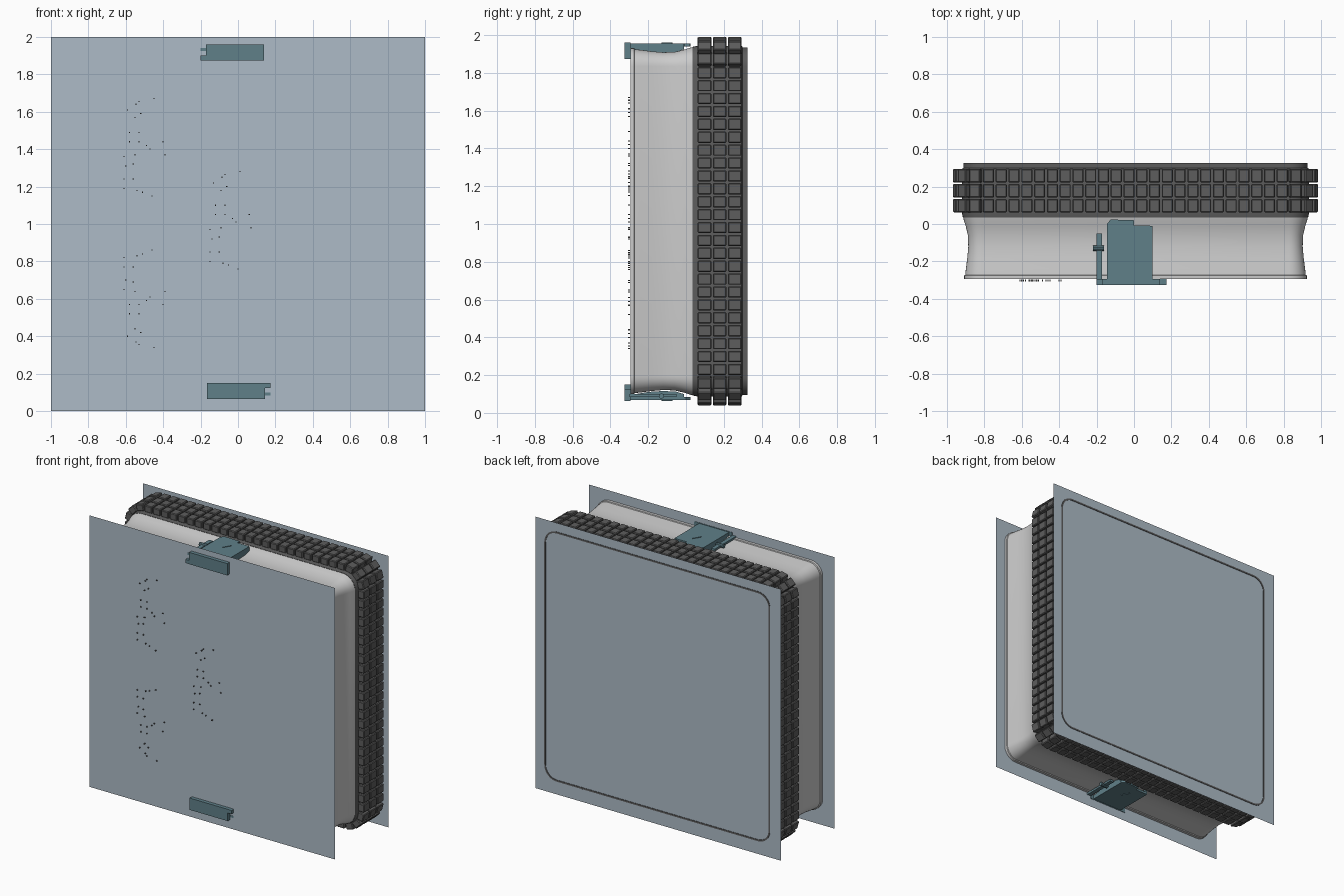
import bpy, bmesh, math
from mathutils import Matrix, Vector

if "Cube" in bpy.data.objects:
    bpy.data.objects.remove(bpy.data.objects["Cube"])

CX, CZ = 0.008, 1.015      # centre of the square body
H, R = 0.92, 0.10          # base half width and corner radius


def material(name, rgb):
    m = bpy.data.materials.new(name)
    m.diffuse_color = (*rgb, 1)
    m.use_nodes = True
    m.node_tree.nodes["Principled BSDF"].inputs["Base Color"].default_value = m.diffuse_color
    return m


PANEL = material("panel_blue", (0.42, 0.50, 0.57))
TEAL = material("clip_teal", (0.115, 0.215, 0.25))
DARK = material("tread_dark", (0.11, 0.11, 0.11))


def finish(name, bm, mat=None, smooth=False):
    bmesh.ops.recalc_face_normals(bm, faces=bm.faces)
    me = bpy.data.meshes.new(name)
    bm.to_mesh(me)
    bm.free()
    ob = bpy.data.objects.new(name, me)
    bpy.context.collection.objects.link(ob)
    if mat:
        me.materials.append(mat)
    if smooth:
        bpy.context.view_layer.objects.active = ob
        ob.select_set(True)
        bpy.ops.object.shade_smooth_by_angle(angle=math.radians(35))
        ob.select_set(False)
    return ob


def outline(off, seg=8):
    """Rounded square in xz with outward normals."""
    pts = []
    for q, (sx, sz) in enumerate([(1, 1), (-1, 1), (-1, -1), (1, -1)]):
        for i in range(seg + 1):
            a = (q + i / seg) * math.pi / 2
            n = Vector((math.cos(a), 0, math.sin(a)))
            c = Vector((CX + sx * (H - R), 0, CZ + sz * (H - R)))
            pts.append((c + n * (R + off), n))
    return pts


def ring(name, profile, mat=None):
    """Sweep a closed (y, offset) section around the rounded square."""
    bm = bmesh.new()
    loops = [[bm.verts.new(p + Vector((0, y, 0))) for p, n in outline(o)] for y, o in profile]
    for a, b in zip(loops, loops[1:] + loops[:1]):
        for i in range(len(a)):
            j = (i + 1) % len(a)
            bm.faces.new((a[i], a[j], b[j], b[i]))
    return finish(name, bm, mat, True)


def prism(bm, pts, vec):
    """Extrude a flat polygon along a vector."""
    f = bm.faces.new([bm.verts.new(p) for p in pts])
    g = bmesh.ops.extrude_face_region(bm, geom=[f])
    bmesh.ops.translate(bm, vec=vec, verts=[v for v in g["geom"] if isinstance(v, bmesh.types.BMVert)])


def box(bm, x0, x1, y0, y1, z0, z1):
    prism(bm, [(x0, y0, z0), (x1, y0, z0), (x1, y1, z0), (x0, y1, z0)], (0, 0, z1 - z0))


# Square panels in front and behind
for name, y in (("front_panel", -0.298), ("back_panel", 0.322)):
    bm = bmesh.new()
    bm.faces.new([bm.verts.new((x, y, z)) for x, z in ((-1, 0), (1, 0), (1, 2), (-1, 2))])
    finish(name, bm, PANEL)

# Pale waisted shell with small rims
ring("waisted_shell", [(-0.295, -0.02), (-0.295, -0.004), (-0.275, -0.004), (-0.272, -0.01),
                       (-0.24, -0.013), (-0.18, -0.021), (-0.12, -0.026), (-0.06, -0.024),
                       (-0.01, -0.012), (0.02, -0.002), (0.04, 0.002), (0.04, -0.03), (-0.12, -0.04)])

# Dark band carrying the tiles
ring("tread_band", [(0.035, -0.02), (0.035, 0.003), (0.06, 0.008), (0.295, 0.008),
                    (0.30, 0.0), (0.325, 0.0), (0.325, -0.012), (0.18, -0.02)], DARK)

# Three rows of bevelled tiles spaced evenly around the band
path = outline(0.03)
lengths = [(path[(i + 1) % len(path)][0] - path[i][0]).length for i in range(len(path))]
total = sum(lengths)
count = 108
pitch = total / count
bm = bmesh.new()
for k in range(count):
    d = (k + 0.5) * pitch
    i = 0
    while d > lengths[i]:
        d -= lengths[i]
        i += 1
    (p, n), (p2, n2) = path[i], path[(i + 1) % len(path)]
    t = d / lengths[i]
    pos, nrm = p.lerp(p2, t), n.lerp(n2, t).normalized()
    tan = Vector((-nrm.z, 0, nrm.x))
    for y in (0.098, 0.178, 0.258):
        m = Matrix((tan, Vector((0, 1, 0)), nrm)).transposed().to_4x4()
        m.translation = pos + Vector((0, y, 0))
        bmesh.ops.create_cube(bm, size=1, matrix=m @ Matrix.Diagonal((pitch - 0.009, 0.072, 0.05, 1)))
bmesh.ops.bevel(bm, geom=bm.edges[:], offset=0.005, segments=1, affect='EDGES')
finish("tread_tiles", bm, DARK)


def clip(name, turn):
    bm = bmesh.new()
    # top plate with stepped back edge
    plan = [(-0.145, -0.31), (0.1, -0.31), (0.1, -0.02), (0.085, -0.008), (0.0, -0.008),
            (0.0, 0.02), (-0.125, 0.024), (-0.145, 0.0)]
    prism(bm, [(x, y, 1.94) for x, y in plan], (0, 0, 0.016))
    # side walls following the waist of the shell
    side = [(-0.31, 1.93), (-0.27, 1.925), (-0.2, 1.913), (-0.12, 1.908), (-0.05, 1.912),
            (-0.01, 1.925), (-0.01, 1.956), (-0.31, 1.956)]
    for x in (-0.145, 0.085):
        prism(bm, [(x, y, z) for y, z in side], (0.015, 0, 0))
    # front lip with beak
    lip = [(-0.2, 1.875), (-0.2, 1.9), (-0.17, 1.9), (-0.17, 1.96), (0.14, 1.96), (0.14, 1.873), (-0.175, 1.873)]
    prism(bm, [(x, -0.325, z) for x, z in lip], (0, 0.03, 0))
    # lever strip and pivot
    box(bm, -0.2, -0.17, -0.3, -0.05, 1.925, 1.94)
    bmesh.ops.create_cone(bm, cap_ends=True, segments=10, radius1=0.014, radius2=0.014, depth=0.06,
                          matrix=Matrix.Translation((-0.19, -0.13, 1.935)) @ Matrix.Rotation(math.pi / 2, 4, 'Y'))
    # slanted slot mark
    bmesh.ops.create_cube(bm, size=1, matrix=Matrix.Translation((-0.02, -0.1, 1.957))
                          @ Matrix.Rotation(math.radians(-30), 4, 'Z') @ Matrix.Diagonal((0.006, 0.065, 0.006, 1)))
    if turn:
        c = Vector((-0.013, 0, 1.012))
        bmesh.ops.rotate(bm, verts=bm.verts, cent=c, matrix=Matrix.Rotation(math.pi, 3, 'Y'))
    finish(name, bm, TEAL)


# Clips at top and bottom
clip("top_clip", False)
clip("bottom_clip", True)

# Tiny studs on the front panel, in three clusters
studs = [(-.45, 1.67), (-.53, 1.655), (-.545, 1.64), (-.59, 1.61), (-.52, 1.59), (-.55, 1.57),
         (-.58, 1.49), (-.53, 1.49), (-.58, 1.44), (-.53, 1.44), (-.49, 1.42), (-.47, 1.40),
         (-.40, 1.44), (-.39, 1.37), (-.61, 1.36), (-.55, 1.37), (-.60, 1.31), (-.56, 1.32),
         (-.61, 1.24), (-.56, 1.24), (-.61, 1.19), (-.54, 1.18), (-.51, 1.17), (-.46, 1.15)]
for name, fn in (("upper_studs", lambda x, z: (x, z)),
                 ("lower_studs", lambda x, z: (x, 2.01 - z)),
                 ("middle_studs", lambda x, z: (x + 0.46, z - 0.39))):
    bm = bmesh.new()
    for x, z in studs:
        px, pz = fn(x, z)
        bmesh.ops.create_cube(bm, size=0.006, matrix=Matrix.Translation((px, -0.302, pz))
                              @ Matrix.Diagonal((1, 2, 1, 1)))
    finish(name, bm, DARK)
